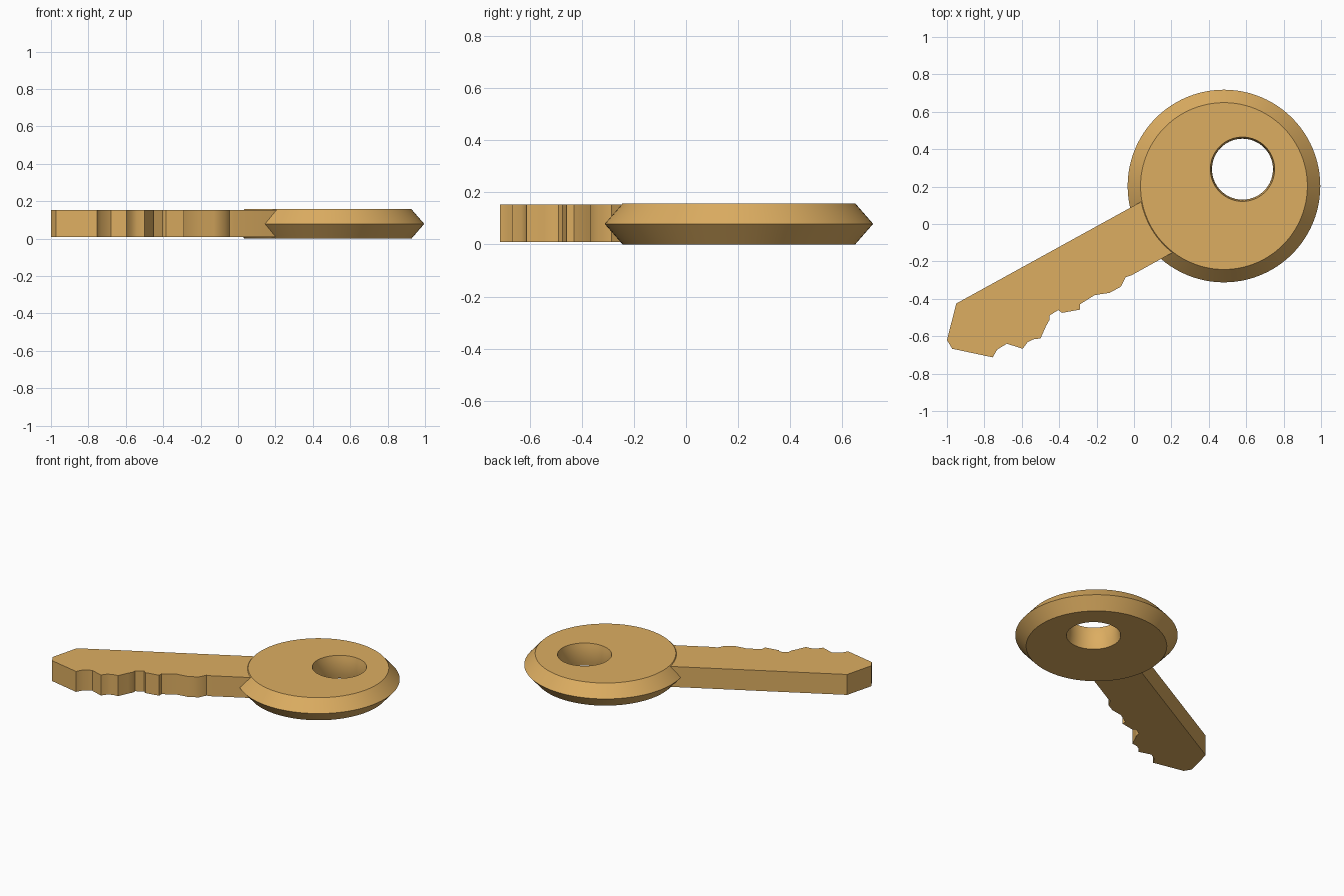
import bpy, bmesh, math

if "Cube" in bpy.data.objects:
    bpy.data.objects.remove(bpy.data.objects["Cube"])

SEG = 96

brass = bpy.data.materials.new("brass")
brass.diffuse_color = (0.72, 0.42, 0.12, 1)
brass.use_nodes = True
brass.node_tree.nodes["Principled BSDF"].inputs["Base Color"].default_value = brass.diffuse_color


def finish(bm, name):
    bmesh.ops.recalc_face_normals(bm, faces=bm.faces)
    mesh = bpy.data.meshes.new(name)
    bm.to_mesh(mesh)
    bm.free()
    obj = bpy.data.objects.new(name, mesh)
    obj.data.materials.append(brass)
    bpy.context.collection.objects.link(obj)
    bpy.ops.object.select_all(action='DESELECT')
    obj.select_set(True)
    bpy.context.view_layer.objects.active = obj
    bpy.ops.object.shade_smooth_by_angle(angle=math.radians(35))
    return obj


def ring(bm, x, y, r, z):
    return [bm.verts.new((x + r * math.cos(2 * math.pi * i / SEG),
                          y + r * math.sin(2 * math.pi * i / SEG), z))
            for i in range(SEG)]


# Round head: wedge-edged disc with an off-centre, slightly waisted hole
T = 0.158
rings = [(0.481, 0.203, 0.446, T), (0.481, 0.203, 0.515, T / 2), (0.481, 0.203, 0.446, 0)]
for i in range(7):
    z = T * i / 6
    flare = ((z - T / 2) / (T / 2)) ** 2
    rings.append((0.580, 0.293, 0.163 + 0.009 * flare, z))

bm = bmesh.new()
loops = [ring(bm, *r) for r in rings]
for k, a in enumerate(loops):
    b = loops[(k + 1) % len(loops)]
    for i in range(SEG):
        j = (i + 1) % SEG
        bm.faces.new((a[i], a[j], b[j], b[i]))
finish(bm, "key_head")

# Blade: toothed outline extruded, its root buried in the head
outline = [
    (0.08, 0.142), (-0.95, -0.425), (-1.0, -0.62), (-0.972, -0.667),
    (-0.755, -0.713), (-0.732, -0.672), (-0.68, -0.64), (-0.595, -0.667),
    (-0.57, -0.633), (-0.54, -0.617), (-0.50, -0.612), (-0.47, -0.545),
    (-0.453, -0.515), (-0.453, -0.49), (-0.405, -0.46), (-0.385, -0.475),
    (-0.29, -0.458), (-0.29, -0.43), (-0.21, -0.38), (-0.13, -0.368),
    (-0.07, -0.335), (-0.045, -0.285), (-0.015, -0.275), (0.24, -0.134),
]
bm = bmesh.new()
base = bm.faces.new([bm.verts.new((x, y, 0.01)) for x, y in outline])
side = bmesh.ops.extrude_face_region(bm, geom=[base], use_keep_orig=True)
top = [v for v in side["geom"] if isinstance(v, bmesh.types.BMVert)]
bmesh.ops.translate(bm, verts=top, vec=(0, 0, 0.143))
finish(bm, "key_blade")
